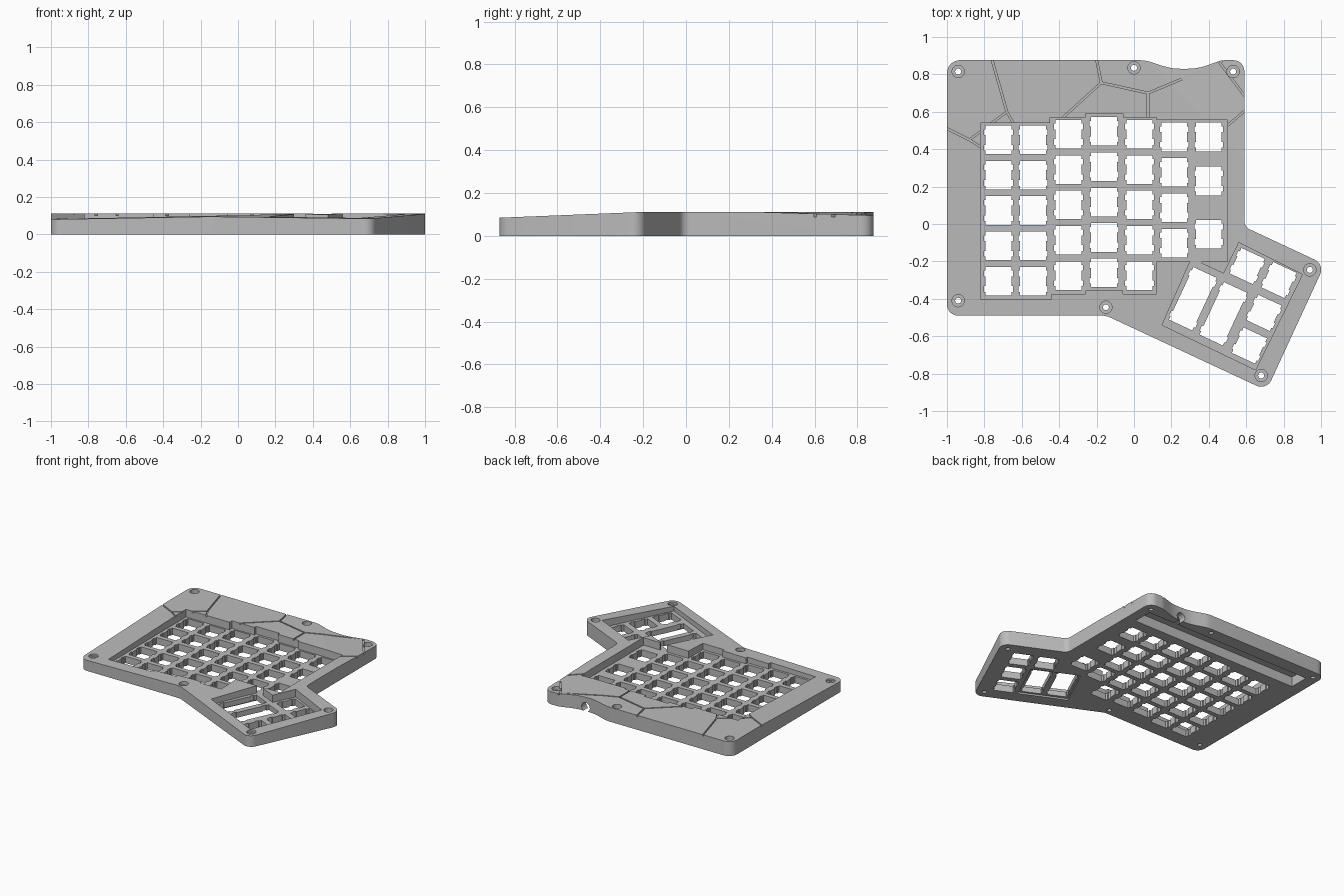
import bpy, bmesh, math
from mathutils import Vector, Matrix

if "Cube" in bpy.data.objects:
    bpy.data.objects.remove(bpy.data.objects["Cube"])

TOP, PLATE = 0.112, 0.052
TILT = math.radians(-25)


def rounded(corners):
    """Outline from (x, y, radius) corners, each replaced by an arc."""
    out = []
    for i, (x, y, r) in enumerate(corners):
        p = Vector((x, y))
        a = (Vector(corners[i - 1][:2]) - p).normalized()
        b = (Vector(corners[(i + 1) % len(corners)][:2]) - p).normalized()
        if r == 0:
            out.append(p)
            continue
        half = a.angle(b) / 2
        centre = p + (a + b).normalized() * (r / math.sin(half))
        start = p + a * (r / math.tan(half)) - centre
        end = p + b * (r / math.tan(half)) - centre
        sweep = math.atan2(start.x * end.y - start.y * end.x, start.dot(end))
        steps = max(3, round(abs(sweep) / 0.17))
        for k in range(steps + 1):
            t = sweep * k / steps
            out.append(centre + Matrix.Rotation(t, 2) @ start)
    return out


def prism(bm, outline, z0, z1, at=(0, 0), angle=0.0):
    """Extrude a flat outline between two heights."""
    m = Matrix.Translation((at[0], at[1], 0)) @ Matrix.Rotation(angle, 4, 'Z')
    face = bm.faces.new([bm.verts.new(m @ Vector((p[0], p[1], z0))) for p in outline])
    face.normal_update()
    ext = bmesh.ops.extrude_face_region(bm, geom=[face])["geom"]
    bmesh.ops.translate(bm, vec=(0, 0, z1 - z0),
                        verts=[v for v in ext if isinstance(v, bmesh.types.BMVert)])


def rect(w, h):
    return [(-w / 2, -h / 2), (w / 2, -h / 2), (w / 2, h / 2), (-w / 2, h / 2)]


def circle(r, n=24):
    return [(r * math.cos(2 * math.pi * k / n), r * math.sin(2 * math.pi * k / n)) for k in range(n)]


def make_object(name, bm):
    bmesh.ops.recalc_face_normals(bm, faces=bm.faces[:])
    mesh = bpy.data.meshes.new(name)
    bm.to_mesh(mesh)
    bm.free()
    obj = bpy.data.objects.new(name, mesh)
    bpy.context.collection.objects.link(obj)
    return obj


def combine(target, bm, operation='DIFFERENCE'):
    """Apply a boolean with a temporary cutter."""
    cutter = make_object("cutter", bm)
    mod = target.modifiers.new("cut", 'BOOLEAN')
    mod.object, mod.operation, mod.solver = cutter, operation, 'EXACT'
    mod.use_self = True
    bpy.context.view_layer.update()
    result = bpy.data.meshes.new_from_object(
        target.evaluated_get(bpy.context.evaluated_depsgraph_get()))
    target.modifiers.clear()
    target.data = result
    bpy.data.objects.remove(cutter)


# Case body with rounded corners and a dip in the back edge
outline = rounded([
    (-1, 0.876, 0.07), (-1, -0.49, 0.06), (-0.148, -0.49, 0.1), (0.709, -0.89, 0.06),
    (1.02, -0.216, 0.06), (0.59, -0.015, 0.05), (0.59, 0.876, 0.06), (0.47, 0.876, 0.1),
    (0.34, 0.83, 0.3), (0.2, 0.83, 0.3), (0.06, 0.876, 0.2)])
bm = bmesh.new()
prism(bm, outline, 0, TOP)
case = make_object("keyboard_case", bm)

# Gently faceted top: z = a x + b y + c for each facet
bm = bmesh.new()
prism(bm, rect(4, 4), -1, TOP + 0.1)
for a, b, c in [(0, 0, 0.111), (0.005, 0.038, 0.1143), (0.0176, 0.03, 0.1123),
                (-0.03, -0.03, 0.139)]:
    cut = bmesh.ops.bisect_plane(bm, geom=bm.verts[:] + bm.edges[:] + bm.faces[:],
                                 plane_co=(0, 0, c), plane_no=(-a, -b, 1), clear_outer=True)
    edges = [e for e in cut["geom_cut"] if isinstance(e, bmesh.types.BMEdge)]
    bmesh.ops.contextual_create(bm, geom=edges)
combine(case, bm, 'INTERSECT')

# Recessed key wells
well = [(-.82, .54), (-.82, -.40), (-.44, -.40), (-.44, -.375), (-.26, -.375), (-.26, -.355),
        (-.06, -.355), (-.06, -.375), (.12, -.375), (.12, -.2), (.30, -.2), (.15, -.54),
        (.65, -.78), (.90, -.27), (.56, -.10), (.48, -.265), (.36, -.21), (.36, -.2),
        (.50, -.2), (.50, .555), (.12, .555), (.12, .57), (-.06, .57), (-.06, .59),
        (-.26, .59), (-.26, .57), (-.45, .57), (-.45, .54)]
bm = bmesh.new()
prism(bm, well, PLATE, 0.3)
combine(case, bm)


# Key openings with side notches
def key_shape(length):
    quarter = [(.069, length / 2), (.069, length / 2 - .02), (.077, length / 2 - .02),
               (.077, length / 2 - .05), (.069, length / 2 - .05)]
    right = quarter + [(x, -y) for x, y in reversed(quarter)]
    return right + [(-x, y) for x, y in reversed(right)]


bm = bmesh.new()
PITCH = 0.189
columns = [(-.725, .45, 5), (-.54, .45, 5), (-.35, .48, 5), (-.16, .495, 5),
           (.03, .48, 5), (.215, .465, 4)]
for x, y, count in columns:
    for row in range(count):
        prism(bm, key_shape(0.153), -0.1, 0.3, (x, y - row * PITCH))
for y in (.465, .23, -.055):
    prism(bm, key_shape(0.153), -0.1, 0.3, (.40, y))
for at in [(.605, -.225), (.775, -.30), (.695, -.475), (.617, -.65)]:
    prism(bm, key_shape(0.15), -0.1, 0.3, at, TILT)
for at in [(.315, -.40), (.478, -.48)]:
    prism(bm, key_shape(0.31), -0.1, 0.3, at, TILT)
combine(case, bm)

# Screw holes with counterbores
for radius, low in ((.033, .07), (.016, -.1)):
    bm = bmesh.new()
    for at in [(-.94, .815), (0, .835), (.53, .815), (-.94, -.41), (-.15, -.445),
               (.68, -.81), (.94, -.245)]:
        prism(bm, circle(radius), low, 0.3, at)
    combine(case, bm)

# Underside: long back trench and shallow thumb recess
bm = bmesh.new()
prism(bm, rect(1.42, 0.15), -0.1, 0.075, (-.2, .7))
prism(bm, rect(0.36, 0.35), -0.1, 0.012, (.4, -.44), TILT)
combine(case, bm)

# Cable opening in the back wall
bm = bmesh.new()
prism(bm, circle(0.035), -0.2, 0.0)
bmesh.ops.transform(bm, verts=bm.verts[:],
                    matrix=Matrix.Translation((.27, .74, .03)) @ Matrix.Rotation(math.pi / 2, 4, 'X'))
combine(case, bm)

# Fine crack grooves on the top
bm = bmesh.new()
paths = [[(-.765, .9), (-.68, .6), (-.88, .45), (-1.02, .52)], [(-.88, .45), (-.8, .4)],
         [(-.68, .6), (-.64, .53)],
         [(-.205, .9), (-.175, .755), (.075, .70), (.46, .86), (.61, .66)],
         [(-.175, .755), (-.39, .56)], [(.075, .70), (.075, .56)], [(.46, .86), (.49, .9)],
         [(.48, .51), (.61, .62)], [(-1.02, .03), (-.8, .08)]]
for path in paths:
    for p, q in zip(path, path[1:]):
        p, q = Vector(p), Vector(q)
        d = q - p
        prism(bm, rect(d.length + .008, .01), 0.1 - 0.012 * (p.x > 0.4), 0.3, (p + q) / 2,
              math.atan2(d.y, d.x))
combine(case, bm)

# Colour and shading
grey = bpy.data.materials.new("light grey plastic")
grey.use_nodes = True
colour = (0.5, 0.5, 0.5, 1)
grey.diffuse_color = colour
grey.node_tree.nodes["Principled BSDF"].inputs["Base Color"].default_value = colour
case.data.materials.clear()
case.data.materials.append(grey)
bpy.ops.object.select_all(action='DESELECT')
case.select_set(True)
bpy.context.view_layer.objects.active = case
bpy.ops.object.shade_smooth_by_angle(angle=math.radians(25))
for poly in case.data.polygons:
    poly.material_index = 0
    if abs(poly.normal.z) > 0.9:
        poly.use_smooth = False
